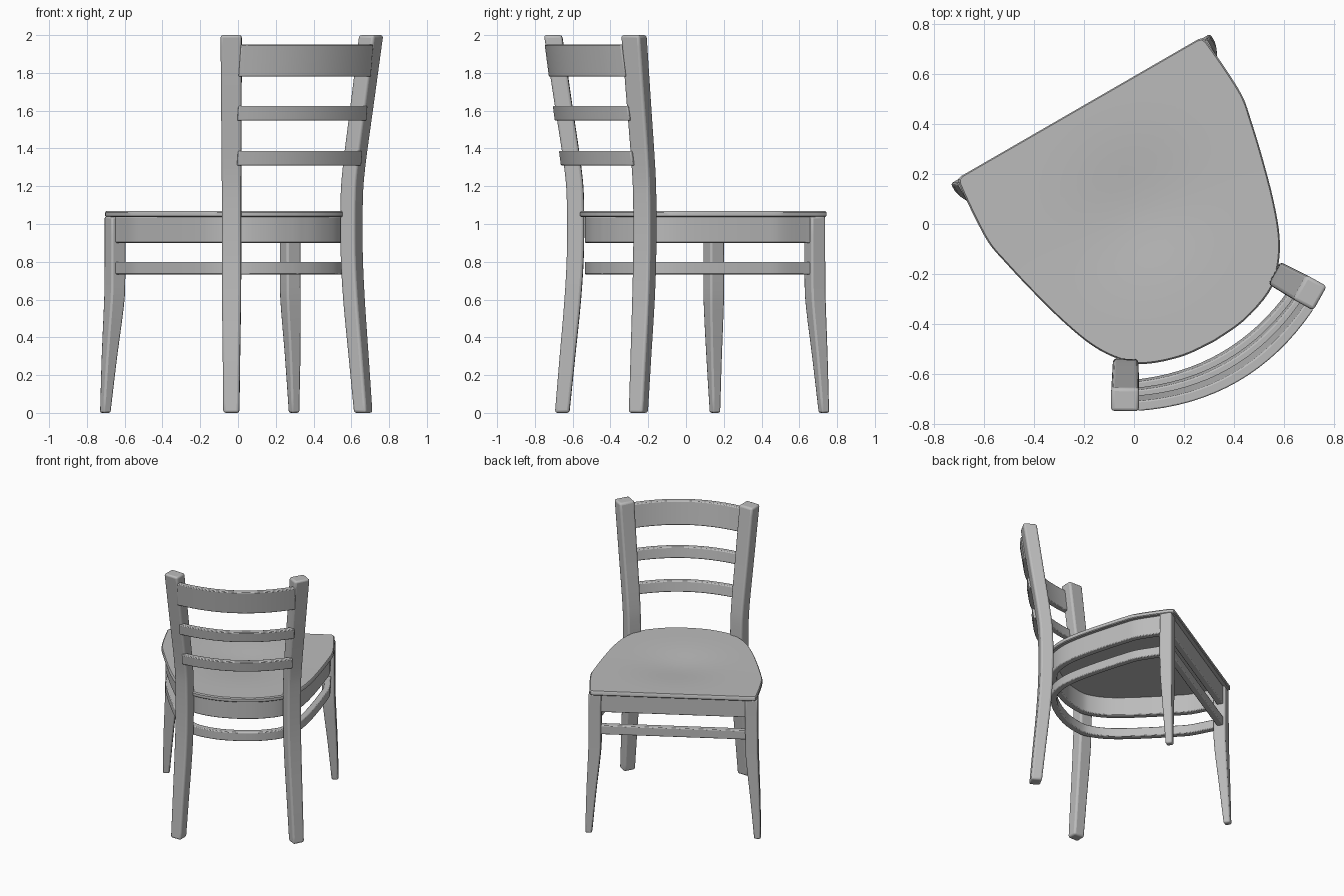
import bpy, bmesh, math
from mathutils import Matrix, Vector

if "Cube" in bpy.data.objects:
    bpy.data.objects.remove(bpy.data.objects["Cube"], do_unlink=True)

grey = bpy.data.materials.new("grey_wood")
grey.use_nodes = True
grey.diffuse_color = (0.5, 0.5, 0.5, 1)
grey.node_tree.nodes["Principled BSDF"].inputs["Base Color"].default_value = (0.5, 0.5, 0.5, 1)

# The chair is turned about z; parts are modelled symmetric about x = 0, seat front at +y
TURN = Matrix.Rotation(math.radians(30), 4, 'Z') @ Matrix.Translation((0.045, 0, 0))


def smooth(points, steps=4):
    """Catmull-Rom curve through tuples of any length."""
    pts = [Vector(p) for p in points]
    out = []
    for i in range(len(pts) - 1):
        a, b, c, d = (pts[max(i - 1, 0)], pts[i], pts[i + 1], pts[min(i + 2, len(pts) - 1)])
        for s in range(steps):
            t = s / steps
            out.append(b + (c - a) * (t / 2) + (a - b * 2.5 + c * 2 - d / 2) * t ** 2
                       + (b * 1.5 - a / 2 - c * 1.5 + d / 2) * t ** 3)
    return out + [pts[-1]]


def loft(name, rings, bevel=0.008, segments=2):
    """Skin a list of equal rings, with both ends capped."""
    bm = bmesh.new()
    loops = [[bm.verts.new(p) for p in ring] for ring in rings]
    n = len(loops[0])
    for a, b in zip(loops, loops[1:]):
        for i in range(n):
            j = (i + 1) % n
            bm.faces.new((a[i], a[j], b[j], b[i]))
    bm.faces.new(loops[0][::-1])
    bm.faces.new(loops[-1])
    bmesh.ops.recalc_face_normals(bm, faces=bm.faces)
    bm.transform(TURN)
    mesh = bpy.data.meshes.new(name)
    bm.to_mesh(mesh)
    bm.free()
    mesh.materials.append(grey)
    obj = bpy.data.objects.new(name, mesh)
    bpy.context.collection.objects.link(obj)
    if bevel:
        mod = obj.modifiers.new("soft_edges", 'BEVEL')
        mod.width, mod.segments = bevel, segments
        mod.limit_method, mod.angle_limit = 'ANGLE', math.radians(40)
    bpy.ops.object.select_all(action='DESELECT')
    obj.select_set(True)
    bpy.context.view_layer.objects.active = obj
    bpy.ops.object.shade_smooth_by_angle(angle=math.radians(35))
    return obj


def band(name, path, thick, low, high, lean=0.0, bevel=0.006):
    """Upright strip along a plan path; the path is its outer face at the top."""
    rings = []
    for i, p in enumerate(path):
        t = (path[min(i + 1, len(path) - 1)] - path[max(i - 1, 0)]).normalized()
        inward = Vector((t.y, -t.x)) * thick
        ring = []
        for q, z in ((p, low), (p + inward, low), (p + inward, high), (p, high)):
            ring.append((q.x, q.y + lean * (high - z), z))
        rings.append(ring)
    return loft(name, rings, bevel)


def square(x, y, z, w, d, angle):
    c, s = math.cos(angle), math.sin(angle)
    return [(x + c * a * w / 2 - s * b * d / 2, y + s * a * w / 2 + c * b * d / 2, z)
            for a, b in ((-1, -1), (1, -1), (1, 1), (-1, 1))]


# Plan of the seat: half outline from the front corner to the rear centre
half = smooth([(0.582, 0.37), (0.587, 0.23), (0.567, 0.12), (0.532, -0.03), (0.485, -0.2),
               (0.432, -0.34), (0.366, -0.44), (0.285, -0.508), (0.14, -0.556), (0, -0.568)])
around = half + [Vector((-p.x, p.y)) for p in half[-2::-1]]
corner = [Vector(p) for p in ((0.548, 0.512), (0.564, 0.507), (0.571, 0.49), (0.576, 0.44))]
front_edge = [Vector((-0.548 + 1.096 * i / 16, 0.512)) for i in range(1, 16)]
outline = corner + around + [Vector((-p.x, p.y)) for p in corner[::-1]] + front_edge

# Seat: flat underside, softened rim, shallow bowl on top
centre = Vector((0, 0.03))


def seat_ring(scale, z):
    ring = []
    for p in outline:
        q = centre + (p - centre) * scale
        r = math.hypot(q.x / 0.34, (q.y - 0.03) / 0.3)
        dip = 0.022 * math.exp(-r * r * 1.5) if z > 1.06 else 0
        ring.append((q.x, q.y, z - dip))
    return ring


loft("seat", [seat_ring(0.99, 1.037), seat_ring(1, 1.042), seat_ring(1, 1.062), seat_ring(0.99, 1.07)]
     + [seat_ring(k / 12, 1.07) for k in range(11, 0, -1)] + [seat_ring(0.02, 1.07)], bevel=0)

# Curved apron and stretcher running round the sides and back, straight ones at the front


def inset(path, amount):
    out = []
    for i, p in enumerate(path):
        t = (path[min(i + 1, len(path) - 1)] - path[max(i - 1, 0)]).normalized()
        out.append(p + Vector((t.y, -t.x)) * amount)
    return out


lead = [Vector((0.58, 0.44))]
u_path = inset(lead + around + [Vector((-0.58, 0.44))], 0.025)
front_path = [Vector((-0.53, 0.482)), Vector((0.53, 0.482))]
for part, low, high in (("apron", 0.9, 1.04), ("stretcher", 0.733, 0.8)):
    band("curved_" + part, u_path, 0.045, low, high)
    band("front_" + part, front_path, 0.045, low, high)

# Front legs (z, x, y, size) and toed-out back posts (z, backward sweep, width, depth)
leg = smooth([(0, 0.577, 0.484, 0.046), (0.3, 0.56, 0.469, 0.066), (0.56, 0.541, 0.456, 0.083),
              (0.7, 0.536, 0.453, 0.086), (1.04, 0.535, 0.453, 0.086)], 3)
post = smooth([(0, 0.07, 0.085, 0.076), (0.3, 0.042, 0.092, 0.082), (0.6, 0.014, 0.1, 0.087),
               (0.85, 0, 0.102, 0.089), (1.12, 0, 0.102, 0.09), (1.3, 0.014, 0.104, 0.09),
               (1.65, 0.066, 0.108, 0.092), (2, 0.118, 0.112, 0.095)])
toe = math.radians(31)
for side, label in ((1, "left"), (-1, "right")):
    loft(label + "_front_leg", [square(side * x, y, z, s, s, 0) for z, x, y, s in leg], 0.01)
    loft(label + "_back_post",
         [square(side * (0.367 + s * math.sin(toe)), -0.49 - s * math.cos(toe), z, w, d, side * toe)
          for z, s, w, d in post], 0.014, 3)

# Bowed back slats, leaning with the posts
for name, low, high, reach in (("top_slat", 1.78, 1.95, 0.405), ("middle_slat", 1.547, 1.625, 0.395),
                               ("lower_slat", 1.31, 1.387, 0.38)):
    shift = 0.15 * (1.95 - high)
    arc = []
    for i in range(17):
        x = reach * (1 - i / 8)
        arc.append(Vector((x, -0.755 + 0.6 * x * x + shift)))
    band(name, arc, 0.04, low, high, lean=0.15)
